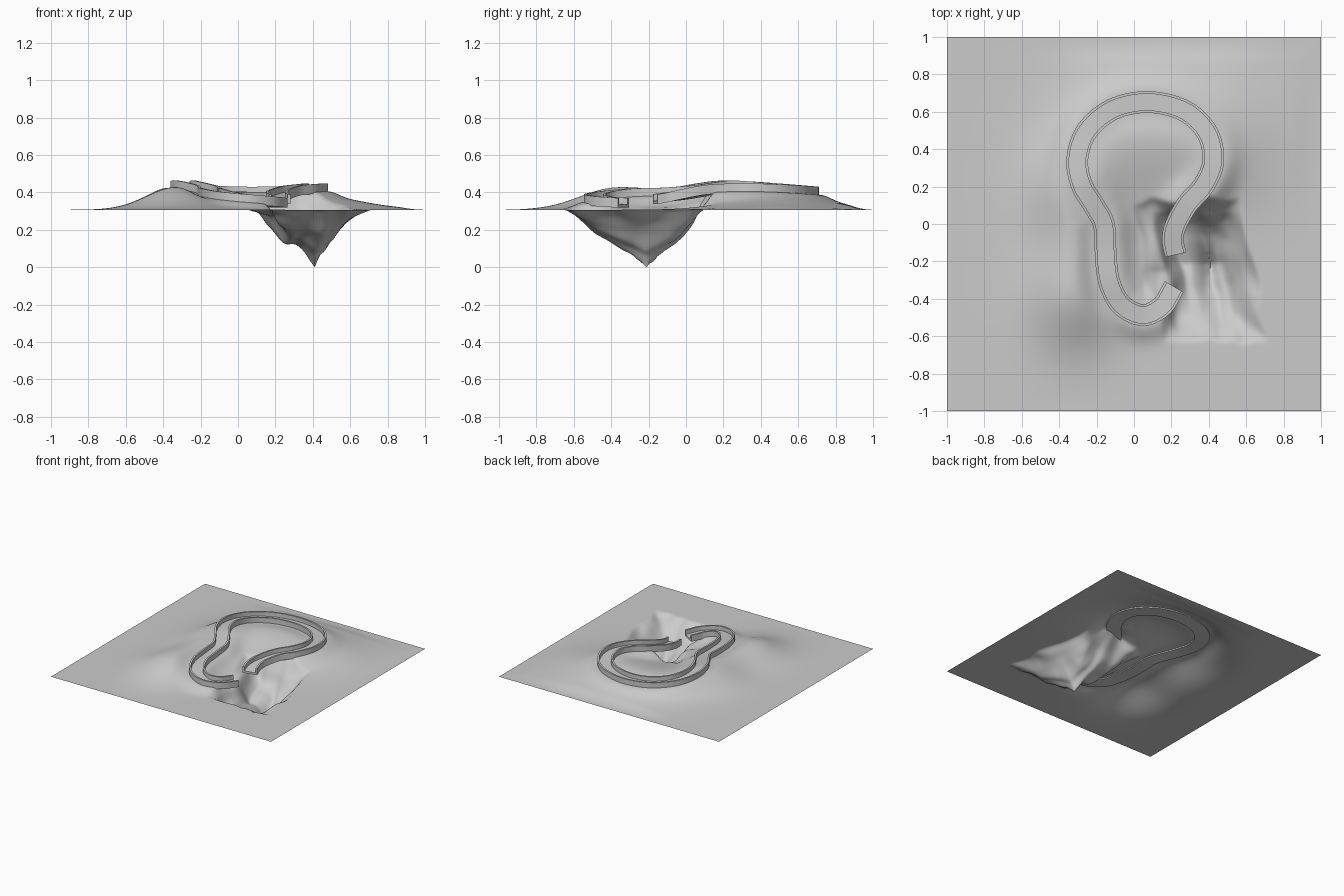
import bpy, bmesh, math
from mathutils import Vector, noise
from mathutils.kdtree import KDTree

if "Cube" in bpy.data.objects:
    bpy.data.objects.remove(bpy.data.objects["Cube"])

BASE = 0.307

# centre line of the track: x, y, rim height
PATH = [(.215, -.335, .37), (.15, -.44, .378), (.045, -.487, .39), (-.07, -.43, .405),
        (-.135, -.3, .42), (-.153, -.13, .425), (-.162, 0, .435), (-.215, .1, .45),
        (-.28, .21, .463), (-.303, .35, .458), (-.25, .5, .445), (-.11, .615, .434),
        (.08, .652, .43), (.27, .605, .434), (.39, .49, .442), (.424, .34, .448),
        (.375, .21, .445), (.285, .105, .435), (.222, -.01, .415), (.208, -.09, .402),
        (.223, -.165, .39)]

def spline(pts, n):
    p = [Vector(q) for q in pts]
    p = [2 * p[0] - p[1]] + p + [2 * p[-1] - p[-2]]
    out = []
    for i in range(1, len(p) - 2):
        a, b, c, d = p[i - 1:i + 3]
        for k in range(n):
            t = k / n
            out.append(.5 * (2 * b + (c - a) * t + (2 * a - 5 * b + 4 * c - d) * t * t
                             + (3 * b - a - 3 * c + d) * t ** 3))
    return out + [p[-2]]

def lerp_table(tab, v):
    if v <= tab[0][0] or v >= tab[-1][0]:
        return 0
    for (a, fa), (b, fb) in zip(tab, tab[1:]):
        if v <= b:
            return fa + (fb - fa) * (v - a) / (b - a)

line = spline(PATH, 8)
tree = KDTree(len(line))
for i, p in enumerate(line):
    tree.insert((p.x, p.y, 0), i)
tree.balance()

# hills: x, y, height, spread x, spread y
HILLS = [(-.33, .16, .115, .16, .2), (-.33, -.38, .115, .16, .19), (.33, .47, .09, .28, .25),
         (-.12, .52, .06, .2, .22), (-.27, -.12, .03, .12, .12)]
# pit depth seen from the front and from the side
PIT_X = [(.08, 0), (.15, .04), (.19, .11), (.25, .19), (.31, .185), (.35, .22), (.41, .307),
         (.44, .24), (.46, .23), (.5, .14), (.56, .07), (.63, 0)]
PIT_Y = [(-.63, 0), (-.55, .06), (-.48, .13), (-.4, .18), (-.33, .22), (-.29, .24), (-.21, .307),
         (-.1, .22), (-.05, .19), (0, .14), (.05, .06), (.13, 0)]

def height(x, y):
    h = sum(a * math.exp(-.5 * (((x - cx) / sx) ** 2 + ((y - cy) / sy) ** 2))
            for cx, cy, a, sx, sy in HILLS)
    # the ground rises or sinks to carry the track
    _, i, d = tree.find((x, y, 0))
    w = math.exp(-(max(0, d - .052) / .075) ** 2)
    h += (line[i].z - .042 - BASE - h) * w
    edge = min(1, (1 - max(abs(x), abs(y))) / .15)
    h *= edge * edge * (3 - 2 * edge)
    # slanted, craggy pit
    away = min(1, math.hypot(x - .41, y + .21) / .15)
    wob = .05 * away * noise.noise((x * 9, y * 5, 3))
    px = x + .2 * (y + .21) + wob
    a, b = lerp_table(PIT_X, px) / BASE, lerp_table(PIT_Y, y + wob) / BASE
    if a > 0 and b > 0:
        k = a * b / (a + b - a * b)
        h = h * max(0, 1 - 4 * k) - BASE * k
    return max(0, BASE + h)

def finish(name, bm, angle):
    me = bpy.data.meshes.new(name)
    bm.to_mesh(me)
    bm.free()
    ob = bpy.data.objects.new(name, me)
    bpy.context.collection.objects.link(ob)
    bpy.ops.object.select_all(action='DESELECT')
    ob.select_set(True)
    bpy.context.view_layer.objects.active = ob
    bpy.ops.object.shade_smooth_by_angle(angle=math.radians(angle))

# terrain sheet, lightly relaxed
bm = bmesh.new()
bmesh.ops.create_grid(bm, x_segments=200, y_segments=200, size=1)
for v in bm.verts:
    v.co.z = height(v.co.x, v.co.y)
inner = [v for v in bm.verts if not v.is_boundary and v.co.z > .05]
for _ in range(4):
    bmesh.ops.smooth_vert(bm, verts=inner, factor=.5, use_axis_z=True)
finish("terrain", bm, 80)

# track: U-shaped channel swept along the centre line
W, T = .058, .014
SECTION = [(-W, -.052), (W, -.052), (W, 0), (W - T, 0), (W - T, -.035),
           (T - W, -.035), (T - W, 0), (-W, 0)]
bm = bmesh.new()
rings = []
for i, p in enumerate(line):
    t = line[min(i + 1, len(line) - 1)] - line[max(i - 1, 0)]
    side = Vector((t.y, -t.x, 0)).normalized()
    rings.append([bm.verts.new(p + side * u + Vector((0, 0, w))) for u, w in SECTION])
for r, s in zip(rings, rings[1:]):
    for j in range(8):
        k = (j + 1) % 8
        bm.faces.new((r[j], r[k], s[k], s[j]))
bm.faces.new(rings[0])
bm.faces.new(rings[-1])
bmesh.ops.recalc_face_normals(bm, faces=bm.faces)
finish("track", bm, 35)
